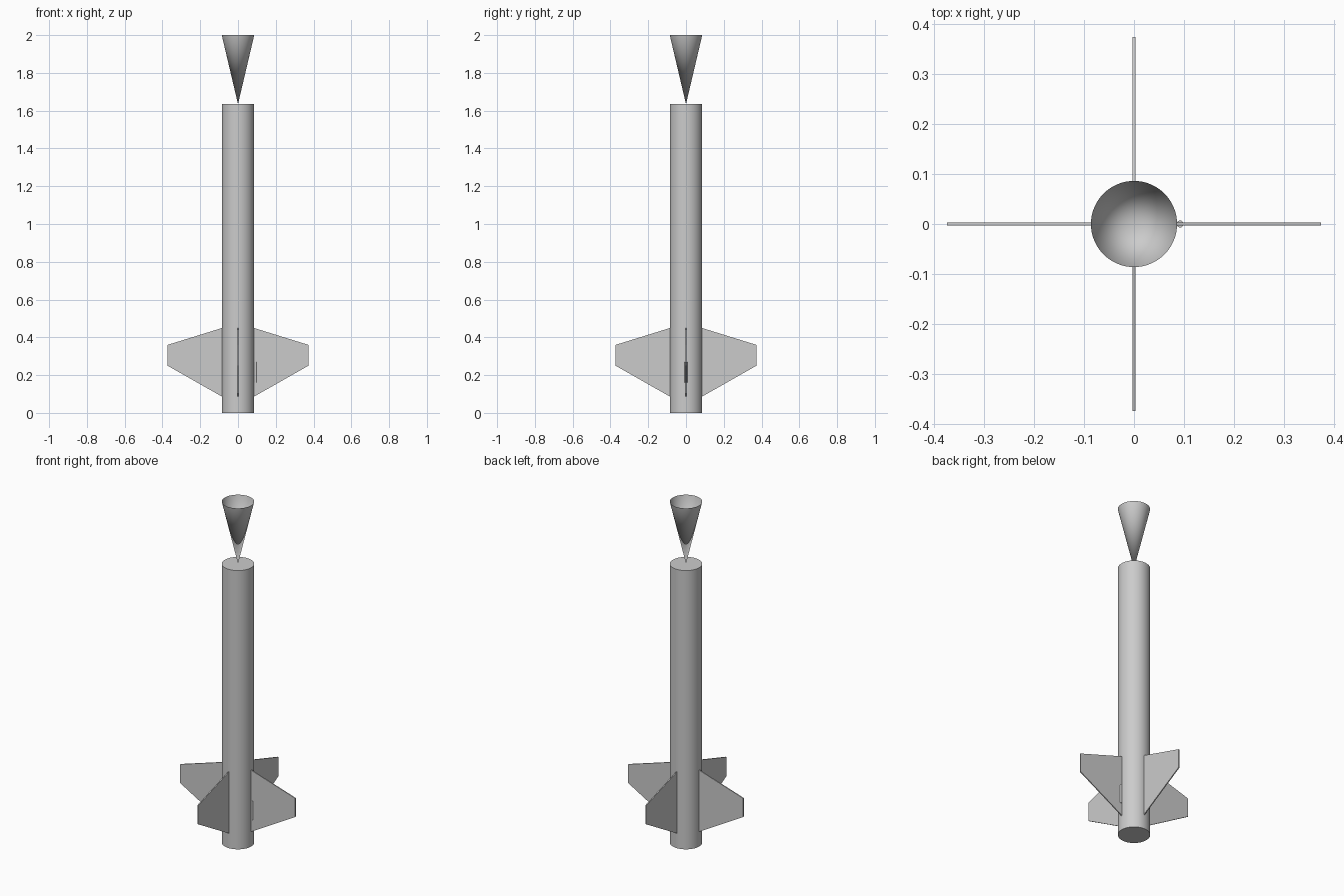
import bpy
import bmesh
from math import pi
from mathutils import Matrix

default = bpy.data.objects.get("Cube")
if default:
    bpy.data.objects.remove(default, do_unlink=True)

RADIUS = 0.086
BODY_TOP = 1.635

grey = bpy.data.materials.new("light grey")
grey.use_nodes = True
colour = (0.6, 0.6, 0.6, 1)
grey.diffuse_color = colour
grey.node_tree.nodes["Principled BSDF"].inputs["Base Color"].default_value = colour


def add_object(name, bm, smooth=False):
    mesh = bpy.data.meshes.new(name)
    bm.to_mesh(mesh)
    bm.free()
    mesh.materials.append(grey)
    obj = bpy.data.objects.new(name, mesh)
    bpy.context.collection.objects.link(obj)
    if smooth:
        bpy.ops.object.select_all(action="DESELECT")
        obj.select_set(True)
        bpy.context.view_layer.objects.active = obj
        bpy.ops.object.shade_smooth_by_angle(angle=pi / 6)
    return obj


def add_round(name, r_bottom, r_top, z_low, z_high, x=0, capped=True, sides=64):
    bm = bmesh.new()
    bmesh.ops.create_cone(bm, cap_ends=capped, segments=sides,
                          radius1=r_bottom, radius2=r_top, depth=z_high - z_low,
                          matrix=Matrix.Translation((x, 0, (z_low + z_high) / 2)))
    return add_object(name, bm, smooth=True)


# Main tube, closed at both ends
add_round("body_tube", RADIUS, RADIUS, 0, BODY_TOP)

# Upturned hollow cone balanced on its point, open at the top
add_round("nose_cone", 0, RADIUS, BODY_TOP, 2, capped=False)

# Small launch guide on the left side
add_round("launch_lug", 0.007, 0.007, 0.16, 0.27, x=0.092, sides=24)

# Four swept fins: (distance from axis, height) outline, thickened and turned
outline = [(RADIUS - 0.003, 0.085), (0.373, 0.25), (0.373, 0.36), (RADIUS - 0.003, 0.45)]
THICK = 0.006
for i, side in enumerate(("left", "back", "right", "front")):
    bm = bmesh.new()
    face = bm.faces.new([bm.verts.new((x, -THICK / 2, z)) for x, z in outline])
    grown = bmesh.ops.extrude_face_region(bm, geom=[face])["geom"]
    moved = [v for v in grown if isinstance(v, bmesh.types.BMVert)]
    bmesh.ops.translate(bm, verts=moved, vec=(0, THICK, 0))
    bmesh.ops.recalc_face_normals(bm, faces=bm.faces)
    bmesh.ops.rotate(bm, verts=bm.verts, matrix=Matrix.Rotation(i * pi / 2, 3, "Z"))
    add_object(side + "_fin", bm)
